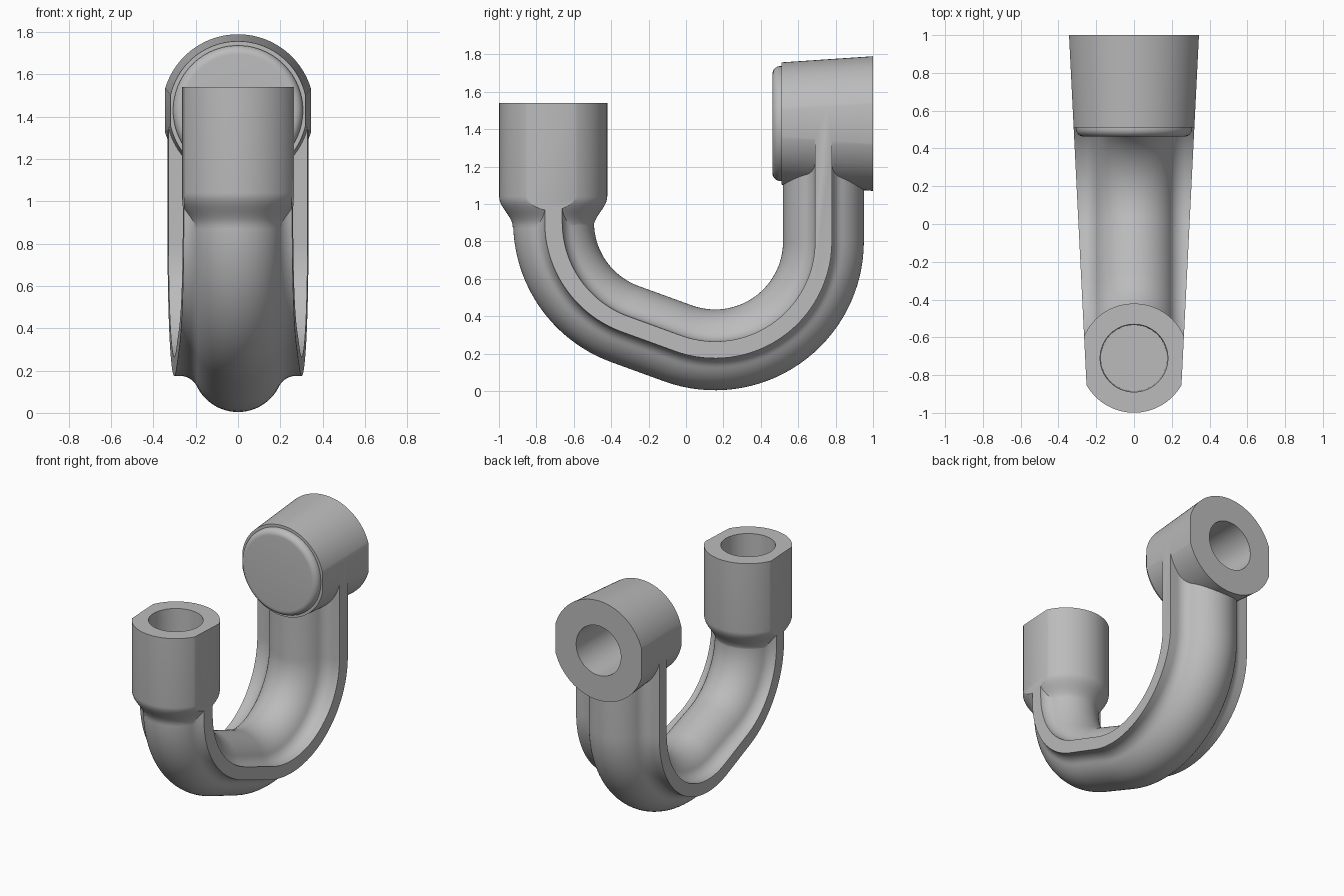
import bpy
import bmesh
from math import sin, cos, pi, radians, sqrt, atan2
from mathutils import Matrix, Vector

cube = bpy.data.objects.get("Cube")
if cube:
    bpy.data.objects.remove(cube)

grey = bpy.data.materials.new("plain grey")
grey.use_nodes = True
colour = (0.5, 0.5, 0.5, 1)
grey.diffuse_color = colour
grey.node_tree.nodes["Principled BSDF"].inputs["Base Color"].default_value = colour


def make(name, rings):
    """Closed solid skinned over a list of equal-length vertex rings."""
    bm = bmesh.new()
    loops = [[bm.verts.new(p) for p in ring] for ring in rings]
    n = len(loops[0])
    for a, b in zip(loops, loops[1:]):
        for i in range(n):
            j = (i + 1) % n
            bm.faces.new((a[i], a[j], b[j], b[i]))
    bm.faces.new(loops[0])
    bm.faces.new(loops[-1])
    bmesh.ops.recalc_face_normals(bm, faces=bm.faces)
    mesh = bpy.data.meshes.new(name)
    bm.to_mesh(mesh)
    bm.free()
    mesh.materials.append(grey)
    ob = bpy.data.objects.new(name, mesh)
    bpy.context.collection.objects.link(ob)
    return ob


def lathe(name, profile, matrix, sides=96):
    """Turned solid: profile of (radius, height) pairs along local z."""
    angles = [2 * pi * i / sides for i in range(sides)]
    return make(name, [[matrix @ Vector((r * cos(a), r * sin(a), h)) for a in angles]
                       for r, h in profile])


def combine(target, tool, operation):
    mod = target.modifiers.new(operation.lower(), 'BOOLEAN')
    mod.object = tool
    mod.operation = operation
    mod.solver = 'EXACT'
    bpy.context.view_layer.objects.active = target
    bpy.ops.object.modifier_apply(modifier=mod.name)
    bpy.data.objects.remove(tool)


# Pipe section: round core, fillets and a flat rib on each side
core, rib, fillet = 0.216, 0.045, 0.09
fx = sqrt((core + fillet) ** 2 - (rib + fillet) ** 2)
tilt = atan2(rib + fillet, fx)
quarter = [(core * cos(a), core * sin(a))
           for a in [pi / 2 + (tilt - pi / 2) * i / 16 for i in range(17)]]
for i in range(1, 11):
    a = pi + tilt + (pi / 2 - tilt) * i / 10
    quarter.append((fx + fillet * cos(a), rib + fillet + fillet * sin(a)))
quarter.append((0.42, rib))
half = quarter + [(x, -v) for x, v in reversed(quarter)]
section = half + [(-x, v) for x, v in reversed(half)][1:-1]

# Pipe path in the side plane: two bends joined by a sloping straight
bend = 0.58
rear_centre, front_centre = (0.155, 0.8), (-0.128, 0.903)
path = [(rear_centre[0] + bend, 1.43, 0)]
for (cy, cz), start, end in ((rear_centre, 0, -110), (front_centre, -110, -180)):
    for i in range(33):
        a = radians(start + (end - start) * i / 32)
        path.append((cy + bend * cos(a), cz + bend * sin(a), a))
path.append((front_centre[0] - bend, 1.2, -pi))
hook = make("hooked_pipe", [[(x, y + v * cos(a), z + v * sin(a)) for x, v in section]
                            for y, z, a in path])

# Upright front socket with a rounded shoulder
upright = Matrix.Translation((0, -0.71, 0))
shoulder = [(0.2525 - 0.0365 * cos(pi * i / 12), 0.875 + 0.165 * i / 12) for i in range(13)]
combine(hook, lathe("front_socket", shoulder + [(0.289, 1.54)], upright), 'UNION')

# Rear socket lying along y, tapered, with a rounded cap on its inner end
along_y = Matrix.Translation((0, 0, 1.43)) @ Matrix.Rotation(-pi / 2, 4, 'X')
combine(hook, lathe("rear_socket", [(0.327, 0.51), (0.36, 1)], along_y), 'UNION')
rounding = [(0.265 + 0.042 * sin(pi / 2 * i / 8), 0.504 - 0.042 * cos(pi / 2 * i / 8))
            for i in range(9)]
combine(hook, lathe("rear_cap", rounding + [(0.307, 0.6)], along_y), 'UNION')

# Trim both sides to flat planes that widen towards the rear
trim = make("side_trim", [[(-w, y, -1), (w, y, -1), (w, y, 3), (-w, y, 3)]
                          for y, w in ((-1.2, 0.234), (1.2, 0.354))])
combine(hook, trim, 'INTERSECT')

# Bores
combine(hook, lathe("front_bore", [(0.175, 1.14), (0.18, 1.6)], upright), 'DIFFERENCE')
combine(hook, lathe("rear_bore", [(0.175, 0.6), (0.18, 1.1)], along_y), 'DIFFERENCE')

# Smooth shading with crisp machined edges
bpy.ops.object.select_all(action='DESELECT')
hook.select_set(True)
bpy.context.view_layer.objects.active = hook
bpy.ops.object.shade_smooth_by_angle(angle=radians(30))
